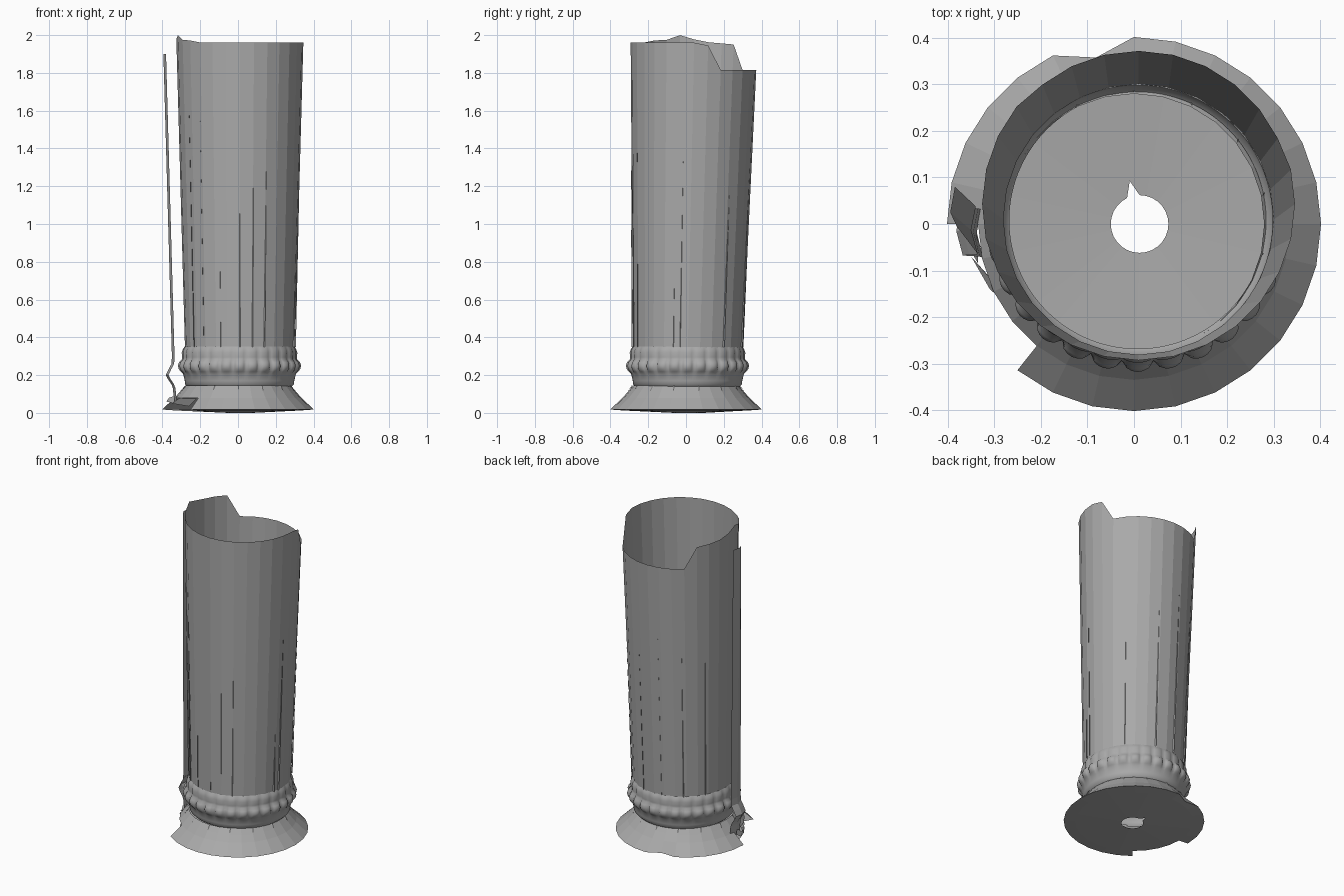
import bpy, bmesh, math
from math import sin, cos, pi, radians

if "Cube" in bpy.data.objects:
    bpy.data.objects.remove(bpy.data.objects["Cube"])

SIDES = 28
stone = bpy.data.materials.new("dark_stone")
stone.diffuse_color = (.4, .4, .4, 1)
stone.use_nodes = True
stone.node_tree.nodes["Principled BSDF"].inputs["Base Color"].default_value = stone.diffuse_color


def finish(name, bm, smooth=False):
    bmesh.ops.recalc_face_normals(bm, faces=bm.faces)
    me = bpy.data.meshes.new(name)
    bm.to_mesh(me)
    bm.free()
    me.materials.append(stone)
    ob = bpy.data.objects.new(name, me)
    bpy.context.collection.objects.link(ob)
    if smooth:
        for p in me.polygons:
            p.use_smooth = True
    return ob


def angle_of(j, n):
    return -pi / 2 + 2 * pi * j / n


def grid(name, rows, n, point, keep=None, smooth=False):
    """Open ring surface: point(row, angle) -> xyz; keep(row, degrees) drops broken faces."""
    bm = bmesh.new()
    vs = [[bm.verts.new(point(r, angle_of(j, n))) for j in range(n)] for r in rows]
    for i in range(len(rows) - 1):
        for j in range(n):
            mid = math.degrees(angle_of(j + .5, n)) % 360
            if keep and not keep(i, mid):
                continue
            k = (j + 1) % n
            bm.faces.new((vs[i][j], vs[i][k], vs[i + 1][k], vs[i + 1][j]))
    loose = [v for v in bm.verts if not v.link_faces]
    bmesh.ops.delete(bm, geom=loose, context='VERTS')
    return finish(name, bm, smooth)


# shaft axis leans slightly to the back and the shaft widens upward
def shaft_point(a, z, out=0.0):
    t = (z - .35) / 1.61
    r = .291 + .045 * t + out
    return (.01 + r * cos(a), .01 + .033 * t + r * sin(a), z)


RIM = [(0, 1.96), (13, 1.945), (25, 1.815), (129, 1.815), (141, 1.95), (173, 1.965),
       (193, 2.0), (205, 1.975), (226, 1.97), (232, 1.96), (360, 1.96)]


def rim_height(a):
    d = math.degrees(a) % 360
    for (a0, z0), (a1, z1) in zip(RIM, RIM[1:]):
        if a0 <= d <= a1:
            return z0 + (z1 - z0) * (d - a0) / (a1 - a0)
    return 1.96


# broken hollow shaft
grid("shaft", [0, 1], SIDES,
     lambda r, a: shaft_point(a, rim_height(a) if r else .345))

# beaded collar: (radius, height, bead bulge)
COLLAR = [(.276, .14, 0), (.288, .152, 0), (.29, .17, 0), (.298, .205, 0), (.302, .218, .008),
          (.304, .232, .018), (.304, .25, .022), (.303, .268, .017), (.299, .283, .006),
          (.298, .295, .007), (.298, .32, .008), (.295, .338, .005), (.29, .352, 0)]


def collar_point(p, a):
    r = p[0] + p[2] * abs(cos((a + pi / 2) * SIDES / 2)) ** .6
    return (.008 + r * cos(a), .008 + r * sin(a), p[1])


grid("beaded_collar", COLLAR, SIDES * 6, collar_point, smooth=True)


# flared foot with a broken-out sector and a chip at the back
def foot_keep(i, d):
    return i > 0 or not 186 < d < 231


def foot_point(p, a):
    d = math.degrees(a) % 360
    r = p[0]
    if r > .39 and 97 < d < 108:
        r -= .035
    return (r * cos(a), r * sin(a), p[1])


grid("flared_foot", [(.402, .018), (.335, .08), (.305, .115), (.28, .145)], SIDES,
     foot_point, foot_keep)


# floor disc with a ragged hole in the middle
def floor_point(p, a):
    if p[0] < .1:
        d = math.degrees(a) % 360
        r = .095 if 95 < d < 107 else .062
        return (.012 + r * cos(a), r * sin(a), p[1])
    return foot_point(p, a)


grid("floor", [(.062, .0), (.335, .013), (.402, .018)], SIDES, floor_point,
     lambda i, d: i == 0 or not 186 < d < 231)

# split slab leaning away from the left side, with its piece of collar
SLAB = [(-.338, .06), (-.345, .13), (-.352, .15), (-.372, .18), (-.382, .2),
        (-.368, .23), (-.352, .26), (-.35, .3), (-.395, 1.9)]
bm = bmesh.new()
rows = []
for x, z in SLAB:
    t = z / 1.9
    ys = [-.075 + .07 * t, -.02 + .045 * t, .03 + .05 * t]
    bulge = [.014, .0, .01]
    rows.append([bm.verts.new((x + b, y, z)) for y, b in zip(ys, bulge)])
for r0, r1 in zip(rows, rows[1:]):
    for k in range(2):
        bm.faces.new((r0[k], r0[k + 1], r1[k + 1], r1[k]))
finish("split_slab", bm)


# loose chips beside the break
def chip(name, pts):
    bm = bmesh.new()
    bm.faces.new([bm.verts.new(p) for p in pts])
    finish(name, bm)


chip("foot_chip", [(-.35, -.07, .05), (-.31, -.14, .078), (-.22, -.22, .075), (-.26, -.17, .035)])
chip("slab_chip", [(-.38, -.01, .06), (-.335, -.085, .05), (-.335, -.03, .09), (-.365, .02, .08)])

# hairline flute cracks: thin tapered ridges just proud of the shaft
for i, (deg, top) in enumerate([(270, 1.38), (283, 1.38), (296, 1.38), (250, .9), (345, .75),
                                (352, 1.36), (40, 1.2), (75, 1.3), (100, 1.4), (125, 1.3),
                                (150, 1.2), (215, 1.7), (230, 1.6)]):
    a, w = radians(deg), .008
    chip("flute_crack_%d" % i, [shaft_point(a - w, .35, .001), shaft_point(a + w, .35, .008),
                                shaft_point(a, top, .002)])

# short creases running down the top of the foot
for i in range(0, SIDES, 2):
    a, w = angle_of(i, SIDES), .012
    chip("foot_crease_%d" % i, [(.282 * cos(a - w), .282 * sin(a - w), .145),
                                (.287 * cos(a + w), .287 * sin(a + w), .145),
                                (.307 * cos(a), .307 * sin(a), .115)])
